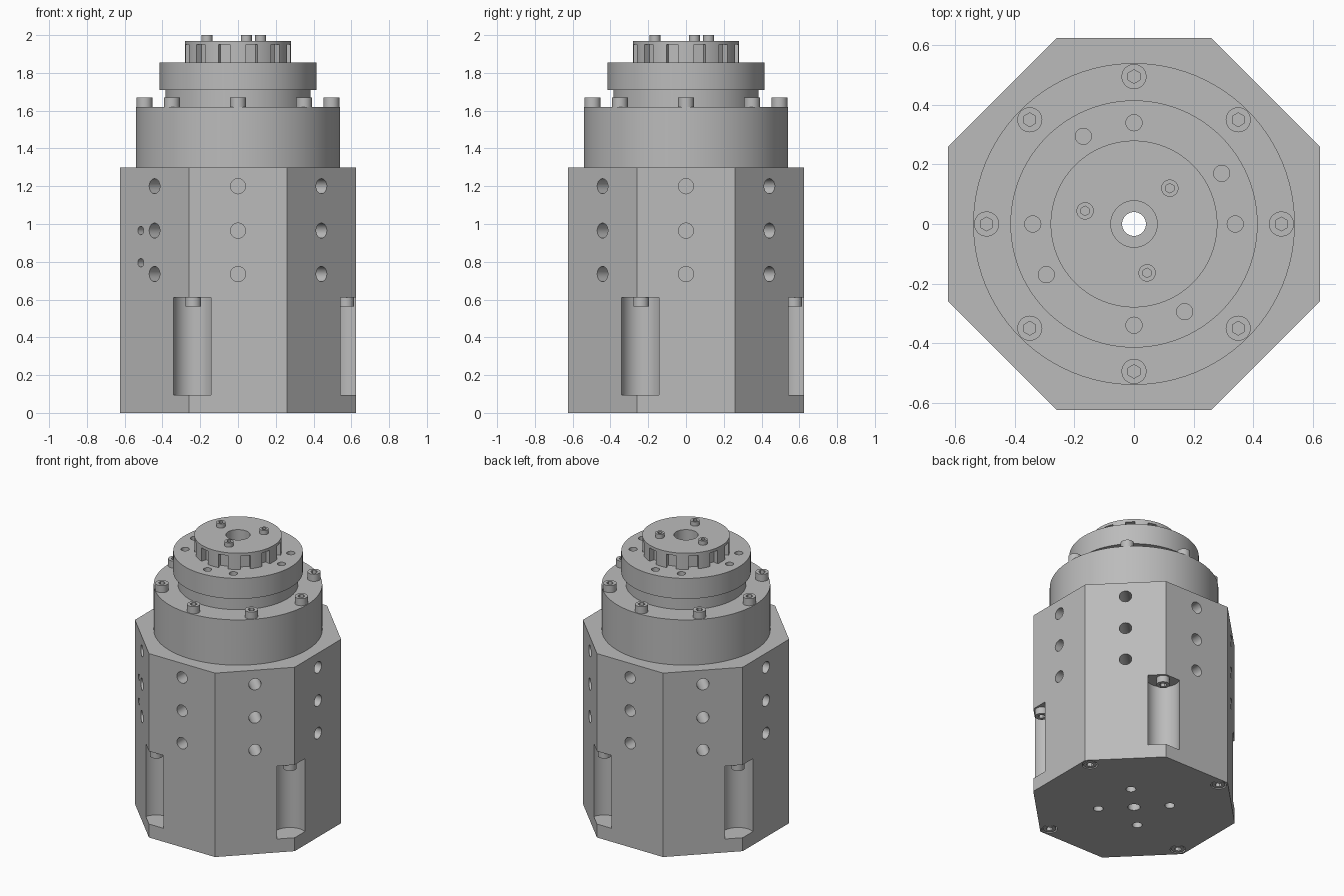
import bpy, bmesh
from math import radians, cos, sin, pi
from mathutils import Matrix, Vector

old = bpy.data.objects.get("Cube")
if old:
    bpy.data.objects.remove(old)

GREY = 0.5
metal = bpy.data.materials.new("machined grey")
metal.use_nodes = True
metal.diffuse_color = (GREY, GREY, GREY, 1)
metal.node_tree.nodes["Principled BSDF"].inputs["Base Color"].default_value = (GREY, GREY, GREY, 1)


def polar(r, deg, z=0.0):
    return Vector((r * cos(radians(deg)), r * sin(radians(deg)), z))


def add_rod(bm, r, start, end, sides=32, turn=0.0):
    """Capped cylinder or prism between two points."""
    axis = end - start
    rot = axis.to_track_quat('Z', 'Y').to_matrix().to_4x4()
    place = Matrix.Translation((start + end) / 2) @ rot @ Matrix.Rotation(turn, 4, 'Z')
    bmesh.ops.create_cone(bm, cap_ends=True, segments=sides, radius1=r, radius2=r,
                          depth=axis.length, matrix=place)


def make(name, bm):
    mesh = bpy.data.meshes.new(name)
    bm.to_mesh(mesh)
    bm.free()
    mesh.materials.append(metal)
    obj = bpy.data.objects.new(name, mesh)
    bpy.context.collection.objects.link(obj)
    return obj


def upright(name, r, z0, z1, sides=96, turn=0.0):
    bm = bmesh.new()
    add_rod(bm, r, Vector((0, 0, z0)), Vector((0, 0, z1)), sides, turn)
    return make(name, bm)


def cut(obj, bm):
    """Subtract the cutter shapes and bake the result."""
    cutter = make("cutter", bm)
    cutter.hide_render = True
    mod = obj.modifiers.new("cut", 'BOOLEAN')
    mod.operation, mod.solver, mod.object = 'DIFFERENCE', 'EXACT', cutter
    graph = bpy.context.evaluated_depsgraph_get()
    baked = bpy.data.meshes.new_from_object(obj.evaluated_get(graph))
    obj.modifiers.clear()
    obj.data = baked
    bpy.data.objects.remove(cutter)


def smooth(obj):
    bpy.ops.object.select_all(action='DESELECT')
    obj.select_set(True)
    bpy.context.view_layer.objects.active = obj
    bpy.ops.object.shade_smooth_by_angle(angle=radians(25))


def bolt(name, base, r, height, up=1):
    """Cap screw head with a hexagonal socket."""
    bm = bmesh.new()
    tip = base + Vector((0, 0, height * up))
    add_rod(bm, r, base, tip, 28)
    head = make(name, bm)
    bm = bmesh.new()
    add_rod(bm, r * 0.55, tip - Vector((0, 0, height * 0.7 * up)),
            tip + Vector((0, 0, 0.02 * up)), 6)
    cut(head, bm)
    smooth(head)


def axle(bm, r=0.04, z0=-0.1, z1=2.1):
    add_rod(bm, r, Vector((0, 0, z0)), Vector((0, 0, z1)), 40)


# Octagonal housing: face holes, corner pockets, base holes
APOTHEM = 0.625
housing = upright("housing", APOTHEM / cos(pi / 8), 0, 1.3, 8, pi / 8)
bm = bmesh.new()
axle(bm)
for i in range(8):
    for z in (0.735, 0.965, 1.2):
        add_rod(bm, 0.04, polar(0.43, i * 45, z), polar(0.8, i * 45, z))
side = polar(0.103, 135)
for z in (0.795, 0.965):
    add_rod(bm, 0.022, polar(0.5, 225, z) + side, polar(0.8, 225, z) + side, 24)
for i in range(4):
    pocket, screw, tap = 67.5 + i * 90, 22.5 + i * 90, 45 + i * 90
    add_rod(bm, 0.107, polar(0.62, pocket, 0.095), polar(0.62, pocket, 0.61), 48)
    add_rod(bm, 0.05, polar(0.61, screw, -0.1), polar(0.61, screw, 0.05))
    add_rod(bm, 0.032, polar(0.23, tap, -0.1), polar(0.23, tap, 0.12))
cut(housing, bm)
smooth(housing)

# Collar and neck
for name, r, z0, z1 in (("collar", 0.54, 1.3, 1.62), ("neck", 0.385, 1.62, 1.71)):
    part = upright(name, r, z0, z1)
    bm = bmesh.new()
    axle(bm)
    cut(part, bm)
    smooth(part)

# Output flange with blind holes
flange = upright("output_flange", 0.415, 1.71, 1.855)
bm = bmesh.new()
axle(bm)
for a in (0, 30, 90, 120, 180, 210, 270, 300):
    add_rod(bm, 0.027, polar(0.34, a, 1.76), polar(0.34, a, 1.95), 28)
cut(flange, bm)
smooth(flange)

# Slotted hub with a counterbored centre
hub = upright("slotted_hub", 0.28, 1.855, 1.97)
bm = bmesh.new()
axle(bm)
for i in range(12):
    place = (Matrix.Rotation(radians(15 + 30 * i), 4, 'Z') @ Matrix.Translation((0.29, 0, 1.895))
             @ Matrix.Diagonal((0.1, 0.063, 0.11, 1)))
    bmesh.ops.create_cube(bm, size=1, matrix=place)
cut(hub, bm)
bm = bmesh.new()
axle(bm, 0.078, 1.89)
cut(hub, bm)
smooth(hub)

# Screws
for i in range(8):
    bolt("collar_bolt", polar(0.495, i * 45, 1.62), 0.042, 0.05)
for a in (45, 165, 285):
    bolt("hub_bolt", polar(0.17, a, 1.97), 0.029, 0.03)
for i in range(4):
    bolt("pocket_bolt", polar(0.62, 67.5 + i * 90, 0.61), 0.042, 0.047, -1)
    bolt("base_bolt", polar(0.61, 22.5 + i * 90, 0.05), 0.042, 0.048, -1)
